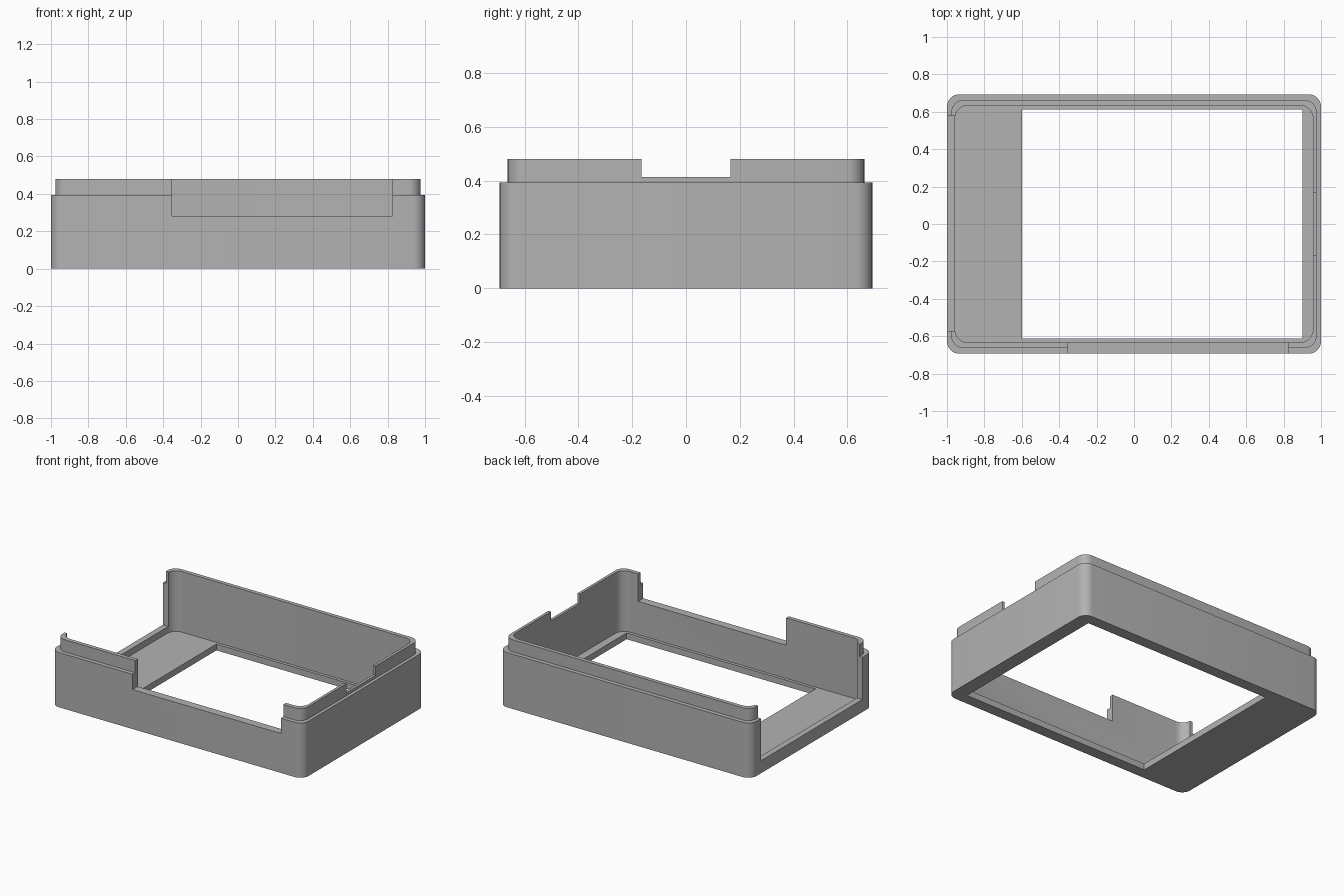
import bpy, bmesh, math

cube = bpy.data.objects.get("Cube")
if cube:
    bpy.data.objects.remove(cube, do_unlink=True)

grey = bpy.data.materials.new("plain_grey")
grey.use_nodes = True
grey.diffuse_color = (0.45, 0.45, 0.45, 1)
grey.node_tree.nodes["Principled BSDF"].inputs["Base Color"].default_value = grey.diffuse_color


def prism(name, x0, x1, y0, y1, z0, z1, radius=0, steps=8):
    """Upright block with optionally rounded vertical corners."""
    bm = bmesh.new()
    corners = [(x1, y1, -1, -1), (x0, y1, 1, -1), (x0, y0, 1, 1), (x1, y0, -1, 1)]
    ring = []
    for i, (x, y, sx, sy) in enumerate(corners):
        for k in range(steps + 1 if radius else 1):
            a = math.pi / 2 * (i + k / steps)
            ring.append(bm.verts.new((x + radius * (sx + math.cos(a)),
                                      y + radius * (sy + math.sin(a)), z0)))
    base = bm.faces.new(ring)
    top = bmesh.ops.extrude_face_region(bm, geom=[base])["geom"]
    bmesh.ops.translate(bm, vec=(0, 0, z1 - z0),
                        verts=[v for v in top if isinstance(v, bmesh.types.BMVert)])
    bmesh.ops.recalc_face_normals(bm, faces=bm.faces)
    mesh = bpy.data.meshes.new(name)
    bm.to_mesh(mesh)
    bm.free()
    mesh.materials.append(grey)
    obj = bpy.data.objects.new(name, mesh)
    bpy.context.collection.objects.link(obj)
    return obj


def combine(target, tool, operation):
    """Apply a boolean and discard the tool."""
    mod = target.modifiers.new(tool.name, "BOOLEAN")
    mod.operation = operation
    mod.solver = "EXACT"
    mod.object = tool
    bpy.context.view_layer.objects.active = target
    bpy.ops.object.modifier_apply(modifier=mod.name)
    bpy.data.objects.remove(tool, do_unlink=True)


# Outer wall with the stepped-in lip on top
frame = prism("enclosure_frame", -1, 1, -0.693, 0.693, 0, 0.393, 0.065)
lip = prism("lip", -0.977, 0.977, -0.663, 0.663, 0.2, 0.48, 0.065)
combine(frame, lip, "UNION")

# Hollow interior, floor window and wall openings
cutters = [
    prism("interior", -0.957, 0.957, -0.634, 0.634, 0.045, 1, 0.07),
    prism("floor_window", -0.6, 0.9, -0.612, 0.612, -0.5, 0.5),
    prism("front_notch", -0.352, 0.825, -1, -0.5, 0.283, 1),
    prism("left_notch", 0.9, 1.2, -0.165, 0.165, 0.413, 1),
    prism("right_opening", -1.2, -0.9, -0.573, 0.577, 0.09, 1),
]
for cutter in cutters:
    combine(frame, cutter, "DIFFERENCE")

# Smooth rounded corners, crisp edges
bpy.ops.object.select_all(action="DESELECT")
frame.select_set(True)
bpy.context.view_layer.objects.active = frame
bpy.ops.object.shade_smooth_by_angle(angle=math.radians(30))
